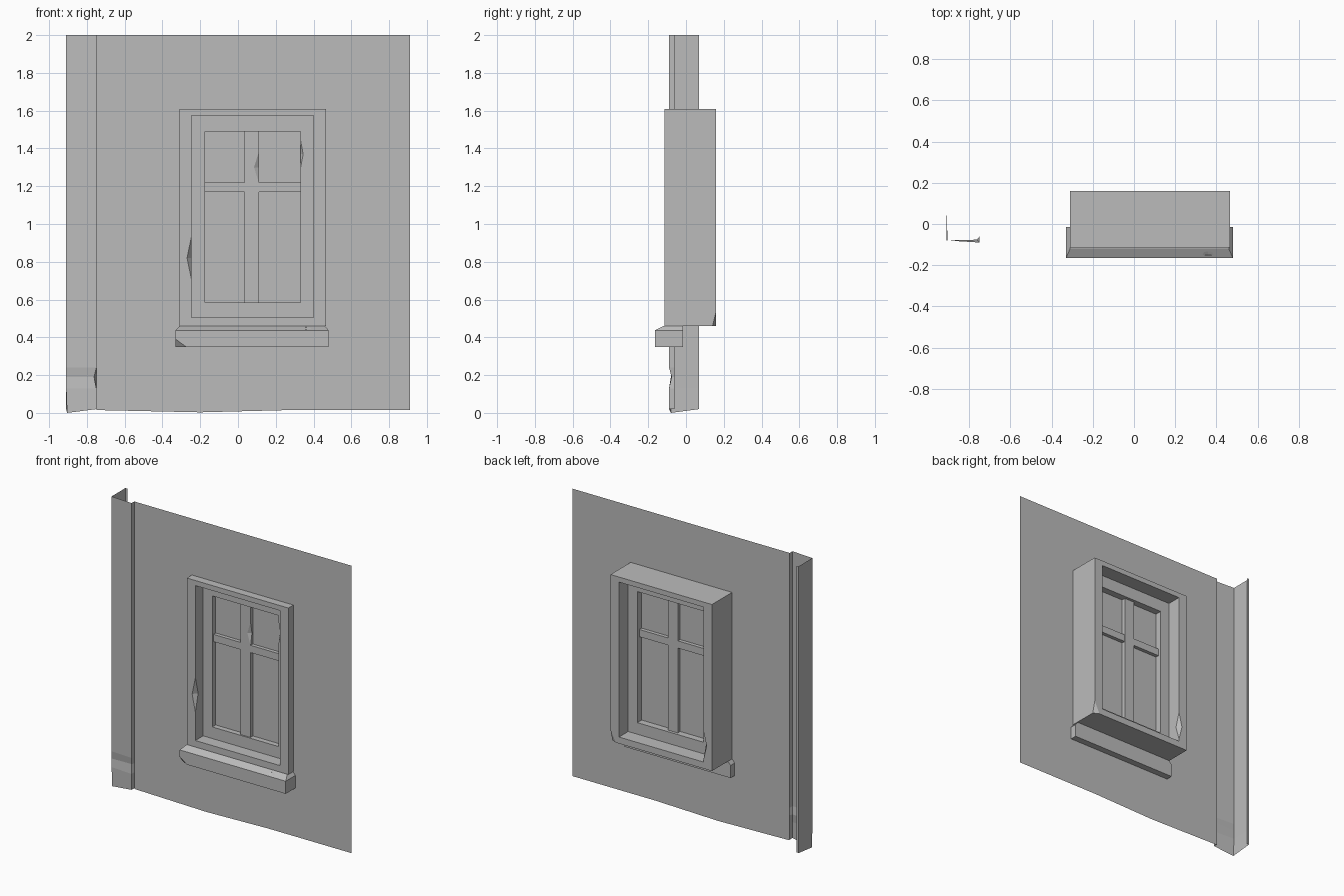
import bpy
import bmesh
from mathutils import Vector

cube = bpy.data.objects.get("Cube")
if cube:
    bpy.data.objects.remove(cube, do_unlink=True)

plaster = bpy.data.materials.new("plain grey")
plaster.use_nodes = True
GREY = (0.5, 0.5, 0.5, 1)
plaster.diffuse_color = GREY
plaster.node_tree.nodes["Principled BSDF"].inputs["Base Color"].default_value = GREY


def make(name, verts, faces, closed=True):
    """Mesh object from points and faces."""
    bm = bmesh.new()
    vs = [bm.verts.new(v) for v in verts]
    for f in faces:
        bm.faces.new([vs[i] for i in f])
    if closed:
        bmesh.ops.recalc_face_normals(bm, faces=bm.faces)
    mesh = bpy.data.meshes.new(name)
    bm.to_mesh(mesh)
    bm.free()
    mesh.materials.append(plaster)
    obj = bpy.data.objects.new(name, mesh)
    bpy.context.collection.objects.link(obj)
    return obj


def rect(x0, x1, z0, z1, y):
    return [(x0, y, z0), (x1, y, z0), (x1, y, z1), (x0, y, z1)]


def box(name, x0, x1, y0, y1, z0, z1):
    sides = [(i, (i + 1) % 4, (i + 1) % 4 + 4, i + 4) for i in range(4)]
    return make(name, rect(x0, x1, z0, z1, y0) + rect(x0, x1, z0, z1, y1),
                [(0, 1, 2, 3), (7, 6, 5, 4)] + sides)


def ring(name, outer, inner, y0, y1):
    """Rectangular frame with a through opening."""
    verts = rect(*outer, y0) + rect(*inner, y0) + rect(*inner, y1) + rect(*outer, y1)
    faces = []
    for loop in range(4):
        a, b = loop * 4, (loop + 1) % 4 * 4
        for i in range(4):
            j = (i + 1) % 4
            faces.append((a + i, a + j, b + j, b + i))
    return make(name, verts, faces)


def chip(obj, centre, size):
    """Knock a diamond-shaped flake out of an edge."""
    c = Vector(centre)
    axes = [Vector((size[0], 0, 0)), Vector((0, size[1], 0)), Vector((0, 0, size[2]))]
    points = [c + s * a for a in axes for s in (1, -1)]
    faces = [(x, y, z) for x in (0, 1) for y in (2, 3) for z in (4, 5)]
    cutter = make("chip_cutter", points, faces)
    cutter.hide_render = True
    mod = obj.modifiers.new("chip", "BOOLEAN")
    mod.operation, mod.solver, mod.object = "DIFFERENCE", "EXACT", cutter
    graph = bpy.context.evaluated_depsgraph_get()
    result = bpy.data.meshes.new_from_object(obj.evaluated_get(graph))
    obj.modifiers.clear()
    obj.data = result
    bpy.data.objects.remove(cutter, do_unlink=True)


# Thin wall sheet with an opening and an uneven lower edge
WALL_Y = -0.06
outer = [(-0.75, 2), (-0.75, 0.015), (-0.2, 0.003), (0.27, 0.015), (0.91, 0.015), (0.91, 2)]
hole = [(-0.28, 1.59), (-0.28, 0.48), (0.43, 0.48), (0.43, 1.59)]
make("wall", [(x, WALL_Y, z) for x, z in outer + hole],
     [(0, 1, 7, 6), (1, 2, 3, 4, 8, 7), (4, 5, 9, 8), (5, 0, 6, 9)], closed=False)

# Open corner pilaster, with one worn spot on its front edge
profile = [(-0.75, -0.06), (-0.75, -0.09), (-0.91, -0.08), (-0.91, 0.07), (-0.895, 0.07)]
rows = [0.02, 0.13, 0.19, 0.24, 2]
verts = [(x, y, z) for z in rows for x, y in profile]
verts[2 * 5 + 1] = (-0.762, -0.076, 0.19)
verts[2] = (-0.905, -0.08, 0)
make("corner_pilaster", verts,
     [(r * 5 + i, r * 5 + i + 1, r * 5 + i + 6, r * 5 + i + 5)
      for r in range(4) for i in range(4)], closed=False)

# Deep window surround
surround = ring("window_surround", (-0.31, 0.465, 0.46, 1.61),
                (-0.245, 0.40, 0.505, 1.575), -0.115, 0.16)
chip(surround, (-0.245, -0.115, 0.82), (0.025, 0.03, 0.12))
chip(surround, (0.465, 0.16, 0.46), (0.04, 0.02, 0.08))
chip(surround, (-0.245, 0.16, 0.62), (0.025, 0.03, 0.1))

# Sash, glazing bars and pane
sash = ring("window_sash", (-0.26, 0.415, 0.49, 1.59),
            (-0.175, 0.33, 0.585, 1.49), -0.03, 0.06)
chip(sash, (0.33, -0.03, 1.37), (0.015, 0.02, 0.08))
upright = box("upright_glazing_bar", 0.035, 0.11, -0.02, 0.04, 0.57, 1.5)
chip(upright, (0.11, -0.02, 1.3), (0.025, 0.015, 0.08))
box("cross_glazing_bar", -0.19, 0.345, -0.018, 0.038, 1.17, 1.22)
box("window_pane", -0.19, 0.345, 0.007, 0.013, 0.57, 1.5)

# Projecting sill: the top edge slopes in at the front and ends
low = [(-0.33, -0.165), (0.48, -0.165), (0.48, -0.015), (-0.33, -0.015)]
top = [(-0.31, -0.12), (0.46, -0.12), (0.46, -0.015), (-0.31, -0.015)]
levels = [(low, 0.35), (low, 0.437), (top, 0.46)]
sill = make("window_sill", [(x, y, z) for pts, z in levels for x, y in pts],
            [(0, 1, 2, 3), (8, 9, 10, 11)] +
            [(k + i, k + (i + 1) % 4, k + (i + 1) % 4 + 4, k + i + 4)
             for k in (0, 4) for i in range(4)])
chip(sill, (-0.33, -0.165, 0.35), (0.055, 0.03, 0.04))
chip(sill, (0.36, -0.15, 0.452), (0.07, 0.02, 0.012))
